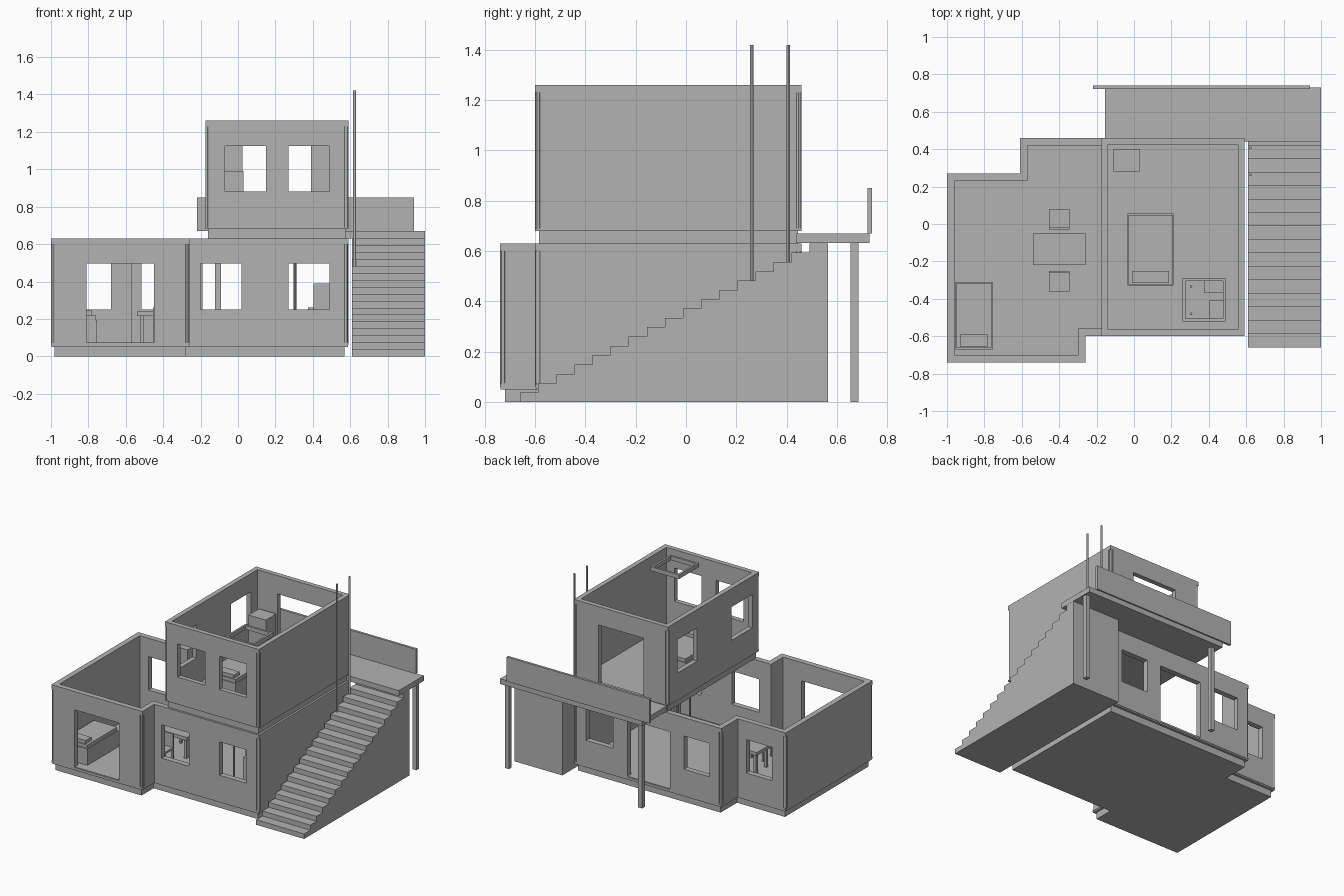
import bpy, bmesh
from mathutils import Vector

cube = bpy.data.objects.get("Cube")
if cube:
    bpy.data.objects.remove(cube, do_unlink=True)

mat = bpy.data.materials.new("plain_grey")
mat.use_nodes = True
grey = (0.45, 0.45, 0.45, 1)
mat.diffuse_color = grey
mat.node_tree.nodes["Principled BSDF"].inputs["Base Color"].default_value = grey


def finish(name, bm):
    bmesh.ops.recalc_face_normals(bm, faces=bm.faces)
    me = bpy.data.meshes.new(name)
    bm.to_mesh(me)
    bm.free()
    me.materials.append(mat)
    ob = bpy.data.objects.new(name, me)
    bpy.context.collection.objects.link(ob)
    return ob


def add_box(bm, x, y, z):
    vs = bmesh.ops.create_cube(bm, size=1)["verts"]
    for v in vs:
        v.co = Vector([lo + (hi - lo) * (c + 0.5) for c, (lo, hi) in zip(v.co, (x, y, z))])


def boxes(name, *specs):
    bm = bmesh.new()
    for s in specs:
        add_box(bm, *s)
    return finish(name, bm)


def prism(name, pts, z0, z1):
    bm = bmesh.new()
    face = bm.faces.new([bm.verts.new((x, y, z0)) for x, y in pts])
    top = bmesh.ops.extrude_face_region(bm, geom=[face])["geom"]
    for v in top:
        if isinstance(v, bmesh.types.BMVert):
            v.co.z = z1
    return finish(name, bm)


def rod(name, x, y, z0, z1, r):
    bm = bmesh.new()
    vs = bmesh.ops.create_cone(bm, cap_ends=True, segments=12, radius1=r, radius2=r, depth=z1 - z0)["verts"]
    bmesh.ops.translate(bm, verts=vs, vec=(x, y, (z0 + z1) / 2))
    ob = finish(name, bm)
    ob.select_set(True)
    bpy.context.view_layer.objects.active = ob
    bpy.ops.object.shade_smooth_by_angle()
    ob.select_set(False)


def cut(ob, cutters):
    """Subtract each cutter, bake the result, then drop the cutters."""
    for c in cutters:
        c.hide_render = True
        m = ob.modifiers.new("cut", "BOOLEAN")
        m.operation, m.solver, m.object = "DIFFERENCE", "EXACT", c
    baked = bpy.data.meshes.new_from_object(ob.evaluated_get(bpy.context.evaluated_depsgraph_get()))
    ob.modifiers.clear()
    ob.data = baked
    for c in cutters:
        bpy.data.objects.remove(c, do_unlink=True)


def inset(pts, d):
    """Offset a counter-clockwise right-angled outline inward."""
    out = []
    for i, p in enumerate(pts):
        a, b, c = Vector(pts[i - 1]), Vector(p), Vector(pts[(i + 1) % len(pts)])
        u, w = (b - a).normalized(), (c - b).normalized()
        out.append((b.x - d * (u.y + w.y), b.y + d * (u.x + w.x)))
    return out


def storey(name, pts, z0, z1, thick, openings):
    walls = prism(name + "_walls", pts, z0, z1)
    room = prism("room_cutter", inset(pts, thick), z0 - 0.1, z1 + 0.1)
    holes = boxes("opening_cutter", *openings)
    corners = []
    for i, (x, y) in enumerate(pts):
        a, b, c = Vector(pts[i - 1]), Vector((x, y)), Vector(pts[(i + 1) % len(pts)])
        if (b - a).cross(c - b) > 0:
            corners.append(((x, y), inset(pts, 0.012)[i]))
    g = 0.02
    grooves = boxes("groove_cutter", *[((x - g, x + g), (y - g, y + g), (z0 + 0.01, z1 - 0.03))
                                       for (x, y), _ in corners])
    cut(walls, [room, holes, grooves])
    for _, (x, y) in corners:
        rod(name + "_corner_post", x, y, z0, z1 - 0.02, 0.011)


# Lower storey: base, floor and walls with windows and doors
lower = [(-1, -0.74), (-0.26, -0.74), (-0.26, -0.6), (0.59, -0.6),
         (0.59, 0.46), (-0.61, 0.46), (-0.61, 0.27), (-1, 0.27)]
prism("base_slab", inset(lower, 0.02), 0, 0.05)
prism("lower_floor", inset(lower, 0.003), 0.05, 0.075)
sill = (0.25, 0.495)
door = (0.07, 0.495)
front, back = (-0.7, -0.5), (0.35, 0.56)
storey("lower", lower, 0.06, 0.63, 0.04, [
    ((-0.81, -0.45), (-0.84, -0.64), door),
    ((-0.2, 0.02), front, sill),
    ((0.27, 0.49), front, sill),
    ((0.27, 0.49), back, sill),
    ((-0.19, 0.155), back, door),
    ((-0.515, -0.305), back, sill),
    ((-0.89, -0.68), (0.2, 0.35), sill)])

# Upper storey: floor with a hatch, walls with openings
upper = [(-0.175, -0.6), (0.59, -0.6), (0.59, 0.46), (-0.175, 0.46)]
upper_floor = prism("upper_floor", inset(upper, 0.015), 0.63, 0.685)
cut(upper_floor, [boxes("hatch_cutter", ((0.26, 0.49), (-0.52, -0.29), (0.5, 0.8)))])
high = (0.88, 1.125)
side = (-0.25, -0.08)
storey("upper", upper, 0.68, 1.26, 0.035, [
    ((-0.07, 0.15), front, high),
    ((0.27, 0.49), front, high),
    (side, (0.12, 0.35), high),
    (side, (-0.52, -0.28), high),
    ((0.025, 0.39), back, (0.69, 1.125))])

# Open frame near the top of the upper room
x0, x1, y0, y1, t, fz = 0.26, 0.49, -0.52, -0.29, 0.015, (1.21, 1.24)
boxes("hanging_frame",
      ((x0, x1), (y0, y0 + t), fz), ((x0, x1), (y1 - t, y1), fz),
      ((x0, x0 + t), (y0 + t, y1 - t), fz), ((x1 - t, x1), (y0 + t, y1 - t), fz))

# Solid outdoor staircase
run, rise, steps = 0.072, 0.0371, 17
profile = [(-0.66, 0)]
for k in range(steps):
    y = -0.66 + run * k
    profile += [(y, rise * (k + 1)), (min(y + run, 0.565) if k < steps - 1 else 0.565, rise * (k + 1))]
profile.append((0.565, 0))
bm = bmesh.new()
side_face = bm.faces.new([bm.verts.new((0.61, y, z)) for y, z in profile])
ext = bmesh.ops.extrude_face_region(bm, geom=[side_face])["geom"]
bmesh.ops.translate(bm, verts=[v for v in ext if isinstance(v, bmesh.types.BMVert)], vec=(0.39, 0, 0))
finish("staircase", bm)

# Landing with railing, supports and tall poles
boxes("landing", ((-0.155, 1), (0.44, 0.73), (0.631, 0.67)))
boxes("railing", ((-0.22, 0.94), (0.722, 0.74), (0.67, 0.85)))
for x in (-0.108, 0.975):
    boxes("landing_support", ((x - 0.016, x + 0.016), (0.655, 0.687), (0, 0.631)))
for y, z in ((0.262, 0.48), (0.407, 0.55)):
    rod("tall_pole", 0.623, y, z, 1.42, 0.007)


# Furniture
def bed(name, x, y, z):
    boxes(name, ((x, x + 0.2 * y[2]), y[:2], (z, z + 0.12)),
          ((x + 0.006, x + 0.2 * y[2] - 0.006), (y[0] + 0.006, y[1] - 0.006), (z + 0.12, z + 0.145)))
    boxes(name + "_pillow", ((x + 0.025, x + 0.2 * y[2] - 0.025), (y[0] + 0.015, y[0] + 0.08), (z + 0.145, z + 0.17)))


bed("lower_bed", -0.955, (-0.67, -0.31, 1), 0.075)
bed("upper_bed", -0.035, (-0.33, 0.055, 1.23), 0.685)


def legs(x, y, z, w):
    return [((a, a + w), (b, b + w), z) for a in (x[0], x[1] - w) for b in (y[0], y[1] - w)]


boxes("table", ((-0.54, -0.26), (-0.22, -0.05), (0.215, 0.24)),
      *legs((-0.525, -0.275), (-0.205, -0.065), (0.075, 0.215), 0.02))
for y, rest in (((-0.03, 0.08), (-0.03, -0.018)), ((-0.36, -0.25), (-0.262, -0.25))):
    x = (-0.455, -0.345)
    boxes("chair", (x, y, (0.145, 0.16)), (x, rest, (0.16, 0.26)), *legs(x, y, (0.075, 0.145), 0.014))

boxes("upper_cabinet", ((-0.11, 0.03), (0.28, 0.4), (0.685, 0.99)))
boxes("lower_cabinet", ((0.405, 0.49), (-0.52, -0.41), (0.075, 0.39)))
boxes("lower_box", ((0.375, 0.49), (-0.37, -0.29), (0.075, 0.26)))
for y in (-0.335, -0.48):
    rod("inner_pole", 0.305, y, 0.075, 0.66, 0.007)
